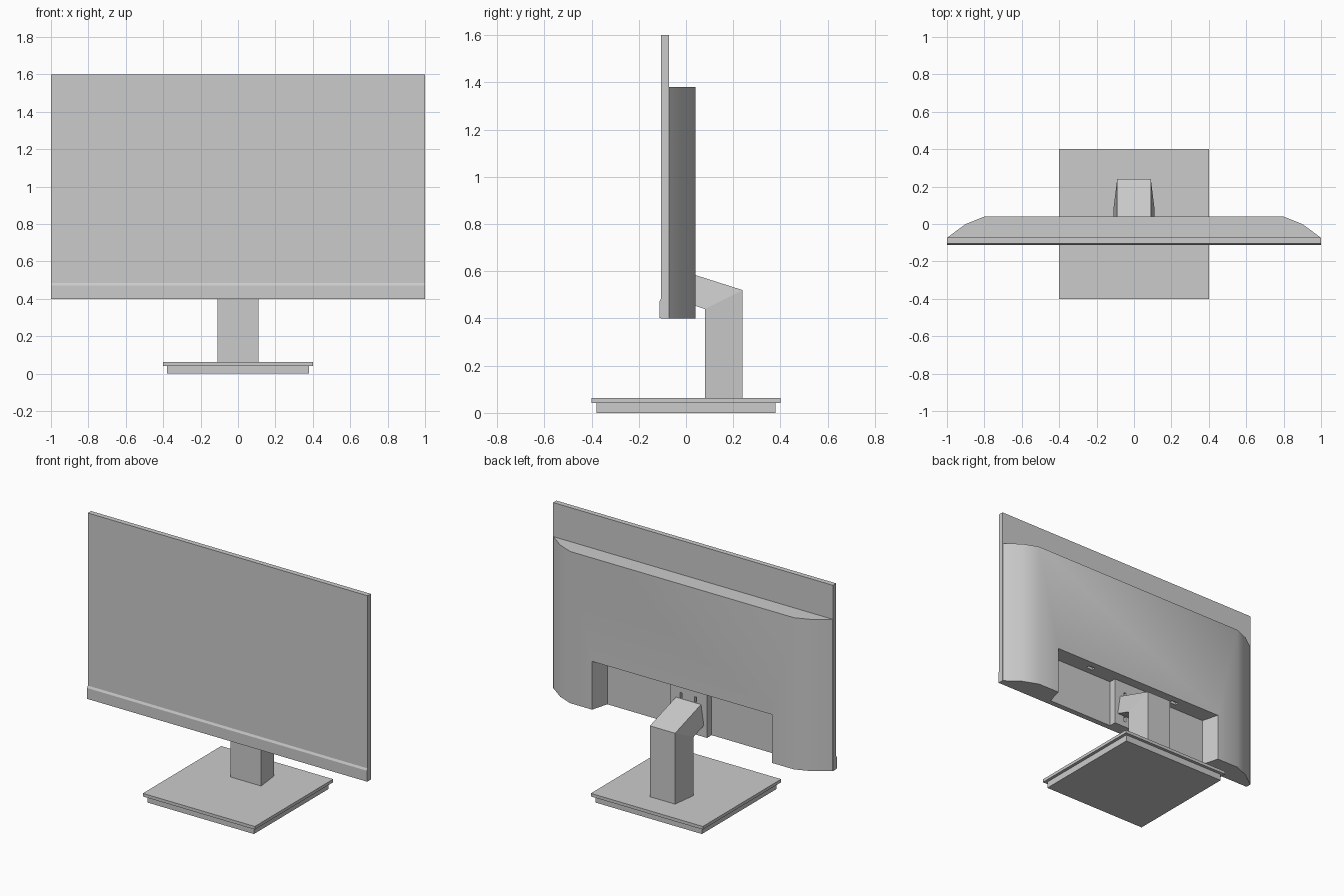
import bpy, bmesh, math

if "Cube" in bpy.data.objects:
    bpy.data.objects.remove(bpy.data.objects["Cube"])


def make_object(name, bm):
    bmesh.ops.recalc_face_normals(bm, faces=bm.faces)
    mesh = bpy.data.meshes.new(name)
    bm.to_mesh(mesh)
    bm.free()
    obj = bpy.data.objects.new(name, mesh)
    bpy.context.collection.objects.link(obj)
    return obj


def loft(name, ring_a, ring_b):
    """Closed solid between two matching rings of points."""
    bm = bmesh.new()
    a = [bm.verts.new(p) for p in ring_a]
    b = [bm.verts.new(p) for p in ring_b]
    bm.faces.new(a)
    bm.faces.new(b[::-1])
    for i in range(len(a)):
        j = (i + 1) % len(a)
        bm.faces.new((a[i], b[i], b[j], a[j]))
    return make_object(name, bm)


def prism_z(name, outline, z0, z1):
    return loft(name, [(x, y, z0) for x, y in outline],
                [(x, y, z1) for x, y in outline])


def side_profile(name, points):
    """Solid from (y, z, half width) points, symmetric in x."""
    return loft(name, [(-w, y, z) for y, z, w in points],
                [(w, y, z) for y, z, w in points])


def box(name, x0, x1, y0, y1, z0, z1):
    return prism_z(name, [(x0, y0), (x1, y0), (x1, y1), (x0, y1)], z0, z1)


def cut(obj, cutter):
    mod = obj.modifiers.new("cut", 'BOOLEAN')
    mod.operation = 'DIFFERENCE'
    mod.object = cutter
    bpy.context.view_layer.objects.active = obj
    bpy.ops.object.modifier_apply(modifier=mod.name)
    bpy.data.objects.remove(cutter)


# Stand base: plinth with a slightly wider plate on top
box("base_plinth", -0.38, 0.38, -0.38, 0.38, 0.0, 0.043)
box("base_plate", -0.4, 0.4, -0.4, 0.4, 0.042, 0.062)

# Bent neck, narrower towards the back
neck = side_profile("stand_neck", [
    (0.08, 0.06, 0.11), (0.24, 0.06, 0.09), (0.24, 0.52, 0.09),
    (-0.027, 0.605, 0.09), (-0.027, 0.475, 0.11), (0.08, 0.44, 0.11)])
bm = bmesh.new()
bm.from_mesh(neck.data)
bmesh.ops.triangulate(bm, faces=[f for f in bm.faces if len(f.verts) > 4])
bm.to_mesh(neck.data)
bm.free()

# Thin screen panel and the chin strip with a chamfered top
box("screen_panel", -1, 1, -0.105, -0.072, 0.4, 1.6)
side_profile("chin_strip", [
    (-0.1, 0.4, 1), (-0.112, 0.402, 1), (-0.112, 0.472, 1),
    (-0.105, 0.485, 1), (-0.1, 0.485, 1)])

# Rear housing with curved flanks
half = [(1, -0.074), (0.9, 0.0), (0.8, 0.04)]
housing = prism_z("rear_housing", half + [(-x, y) for x, y in half[::-1]], 0.4, 1.38)

# Recess at the bottom of the housing, walls flaring outwards
cut(housing, prism_z("recess_cutter", [
    (-0.605, -0.1), (0.605, -0.1), (0.67, 0.14), (-0.67, 0.14)], 0.3, 0.712))

# Small slots in the recess ceiling
for x in (-0.335, 0.335):
    cut(housing, box("slot_cutter", x - 0.025, x + 0.025, -0.03, -0.005, 0.69, 0.73))

# Mounting block inside the recess, with four small slots
block = box("mount_block", -0.133, 0.133, -0.075, -0.025, 0.4, 0.713)
for x in (-0.052, 0.052):
    for z in (0.455, 0.625):
        cut(block, box("hole_cutter", x - 0.007, x + 0.007, -0.045, 0.0, z - 0.018, z + 0.018))

# Soft shading across the housing curve only
bpy.ops.object.select_all(action='DESELECT')
housing.select_set(True)
bpy.context.view_layer.objects.active = housing
bpy.ops.object.shade_smooth_by_angle(angle=math.radians(30))
